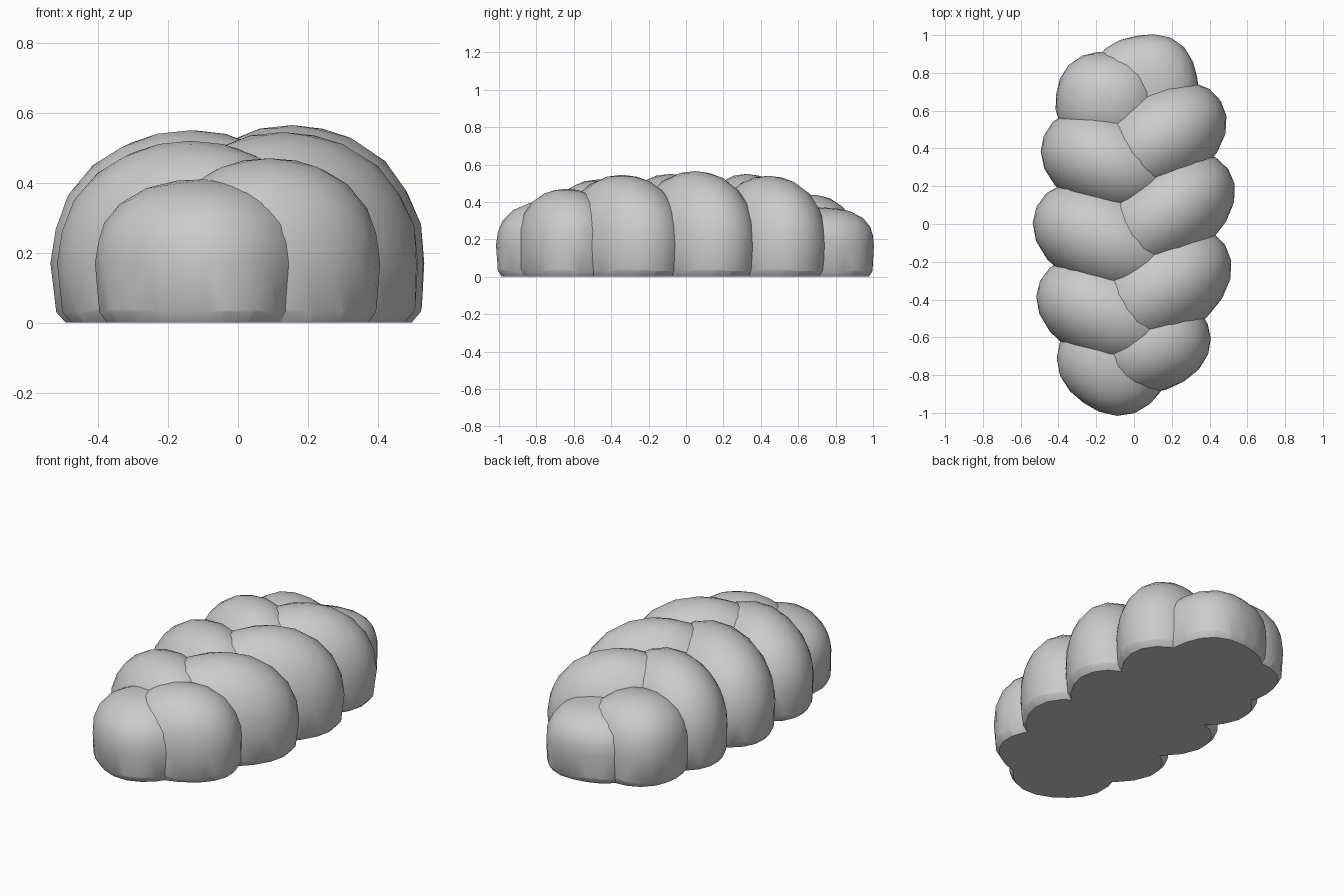
import bpy, bmesh
from math import radians
from mathutils import Matrix, Vector

cube = bpy.data.objects.get("Cube")
if cube:
    bpy.data.objects.remove(cube)

crust = bpy.data.materials.new("plain_grey")
crust.use_nodes = True
GREY = (0.6, 0.6, 0.6, 1)
crust.diffuse_color = GREY
crust.node_tree.nodes["Principled BSDF"].inputs["Base Color"].default_value = GREY

WAIST = 0.17    # height of the widest section of every lobe
BELOW = 0.5     # vertical radius below the waist
CHAMFER = 0.03  # height of the tucked-in bottom edge


def lobe(name, x, y, length, width, top, turn, fullness):
    """One bulging strand of the braid: a turned, slightly boxy dome on a flat base."""
    bm = bmesh.new()
    bmesh.ops.create_icosphere(bm, subdivisions=3, radius=1)
    for v in bm.verts:
        v.co /= sum(abs(c) ** fullness for c in v.co) ** (1 / fullness)
        v.co.z *= top - WAIST if v.co.z > 0 else BELOW
    bm.transform(Matrix.Translation((x, y, WAIST))
                 @ Matrix.Rotation(radians(turn), 4, "Z")
                 @ Matrix.Diagonal((length, width, 1, 1)))
    cut = bmesh.ops.bisect_plane(bm, geom=bm.verts[:] + bm.edges[:] + bm.faces[:],
                                 plane_co=Vector((0, 0, CHAMFER)),
                                 plane_no=Vector((0, 0, 1)), clear_inner=True)
    rim = [e for e in cut["geom_cut"] if isinstance(e, bmesh.types.BMEdge)]

    # Tuck the rim inward to the ground and close the underside
    skirt = bmesh.ops.extrude_edge_only(bm, edges=rim)["geom"]
    for v in skirt:
        if isinstance(v, bmesh.types.BMVert):
            v.co = Vector((x, y, 0)).lerp(Vector((v.co.x, v.co.y, 0)), 0.93)
    base = [e for e in skirt if isinstance(e, bmesh.types.BMEdge)
            and all(v.co.z == 0 for v in e.verts)]
    bmesh.ops.contextual_create(bm, geom=base)
    bmesh.ops.recalc_face_normals(bm, faces=bm.faces[:])

    mesh = bpy.data.meshes.new(name)
    bm.to_mesh(mesh)
    bm.free()
    mesh.materials.append(crust)
    obj = bpy.data.objects.new(name, mesh)
    bpy.context.collection.objects.link(obj)
    return obj


# x, y, length, width, top, turn, fullness; listed from front to back
right_strand = [
    (-0.10, -0.71, 0.30, 0.29, 0.41, -35, 2.3),
    (-0.135, -0.47, 0.40, 0.27, 0.52, -25, 2.1),
    (-0.135, -0.085, 0.42, 0.28, 0.55, -25, 2.1),
    (-0.125, 0.325, 0.38, 0.27, 0.55, -22, 2.1),
    (-0.135, 0.65, 0.28, 0.26, 0.44, -8, 2.3),
]
left_strand = [
    (0.09, -0.64, 0.32, 0.25, 0.47, 20, 2.2),
    (0.13, -0.34, 0.42, 0.28, 0.545, 33, 2.1),
    (0.155, 0.05, 0.42, 0.27, 0.565, 35, 2.1),
    (0.12, 0.44, 0.40, 0.27, 0.54, 32, 2.1),
    (0.06, 0.72, 0.28, 0.28, 0.37, 10, 2.5),
]
lobes = []
for side, strand in (("right", right_strand), ("left", left_strand)):
    for i, spec in enumerate(strand):
        lobes.append(lobe(f"{side}_lobe_{i + 1}", *spec))

# Smooth domes with a crisp edge around the flat underside
bpy.ops.object.select_all(action="DESELECT")
for obj in lobes:
    obj.select_set(True)
bpy.context.view_layer.objects.active = lobes[0]
bpy.ops.object.shade_smooth_by_angle(angle=radians(40))
